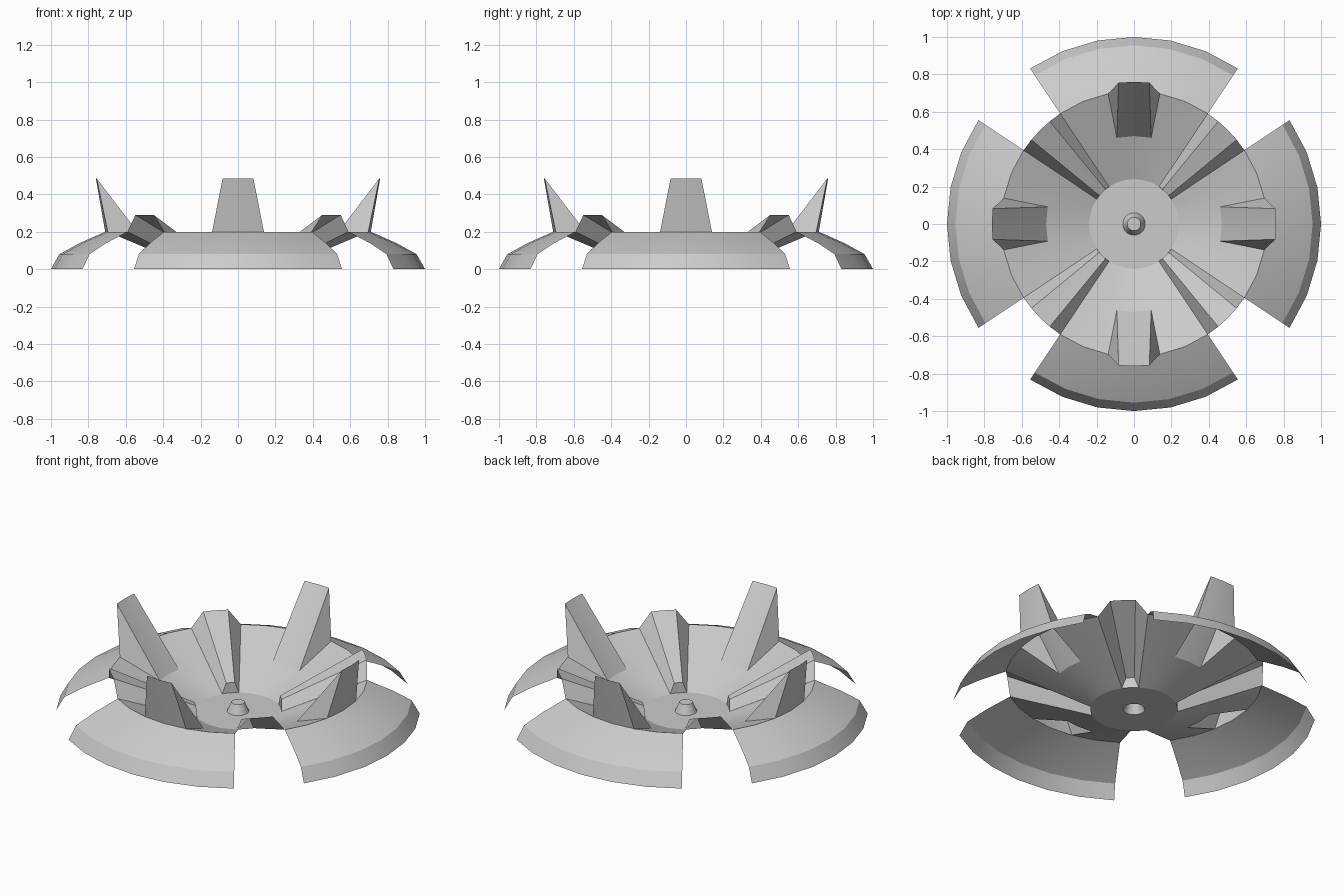
import bpy, bmesh
from math import sin, cos, radians

if "Cube" in bpy.data.objects:
    bpy.data.objects.remove(bpy.data.objects["Cube"])

STEP = 11.25                      # 32-sided dish
HUB_R, HUB_Z = 0.24, 0.005
MID_R, MID_Z = 0.47, 0.10
RIM_R, RIM_Z = 0.71, 0.20


def polar(r, deg, z):
    a = radians(deg)
    return (r * cos(a), r * sin(a), z)


def loft(bm, rows):
    """Skin rows of points; rows run inside to outside, points anticlockwise."""
    vs = [[bm.verts.new(p) for p in row] for row in rows]
    for a, b in zip(vs, vs[1:]):
        for i in range(len(a) - 1):
            bm.faces.new((a[i], b[i], b[i + 1], a[i + 1]))


def ring(r, z, angles):
    return [polar(r, a, z) for a in angles]


def finish(name, bm):
    bmesh.ops.remove_doubles(bm, verts=bm.verts, dist=0.0005)
    me = bpy.data.meshes.new(name)
    bm.to_mesh(me)
    bm.free()
    ob = bpy.data.objects.new(name, me)
    bpy.context.collection.objects.link(ob)
    bpy.ops.object.select_all(action='DESELECT')
    ob.select_set(True)
    bpy.context.view_layer.objects.active = ob
    bpy.ops.object.shade_smooth_by_angle(angle=radians(30))


QUARTERS = (0, 90, 180, 270)

# Bowl: four conical petals, open beneath each tower
bm = bmesh.new()
for q in QUARTERS:
    petal = [q + STEP * i for i in range(-3, 4)]
    loft(bm, [ring(HUB_R, HUB_Z, petal), ring(MID_R, MID_Z, petal)])
    for side in (petal[:3], petal[4:]):
        loft(bm, [ring(MID_R, MID_Z, side), ring(RIM_R, RIM_Z, side)])
finish("bowl", bm)

# Outer flaps curving down from the rim
bm = bmesh.new()
flap_profile = [(RIM_R, RIM_Z), (0.85, 0.138), (0.955, 0.08), (1.0, 0.0)]
for q in QUARTERS:
    petal = [q + STEP * i for i in range(-3, 4)]
    loft(bm, [ring(r, z, petal) for r, z in flap_profile])
finish("outer_flaps", bm)

# Raised ribs on the diagonals, with a closed inner end
bm = bmesh.new()
for q in QUARTERS:
    angles = [q + 45 + STEP * k for k in (-1, -0.5, 0, 0.5, 1)]

    def rib_section(r, z, h):
        return [polar(r, a, z + d) for a, d in zip(angles, (0, h, h, h, 0))]

    inner = rib_section(HUB_R, HUB_Z, 0.062)
    loft(bm, [inner, rib_section(RIM_R, RIM_Z, 0.09)])
    base = polar(HUB_R, q + 45, HUB_Z)
    loft(bm, [[inner[0], base, inner[4]], inner[1:4]])
finish("diagonal_ribs", bm)

# Hollow wedge towers standing on the rim
bm = bmesh.new()
for q in QUARTERS:
    angles = [q - STEP, q, q + STEP]
    foot = ring(MID_R, MID_Z, angles)
    base = ring(RIM_R, RIM_Z, angles)
    top = ring(0.76, 0.485, [q - 6.2, q, q + 6.2])
    loft(bm, [foot, top, base])
    for tri in ((foot[0], base[0], top[0]), (foot[2], top[2], base[2])):
        bm.faces.new([bm.verts.new(p) for p in tri])
finish("rim_towers", bm)

# Flat hub with a small hollow capped cone in the centre
bm = bmesh.new()
full = [STEP * i for i in range(33)]
loft(bm, [ring(0.036, 0.06, full), ring(0.06, HUB_Z, full),
          ring(HUB_R, HUB_Z, full)])
bm.faces.new([bm.verts.new(p) for p in ring(0.036, 0.06, full[:-1])])
for v in bm.verts:                # hub rests on the ground plane
    v.co.z = max(v.co.z, 0.0)
finish("hub", bm)
